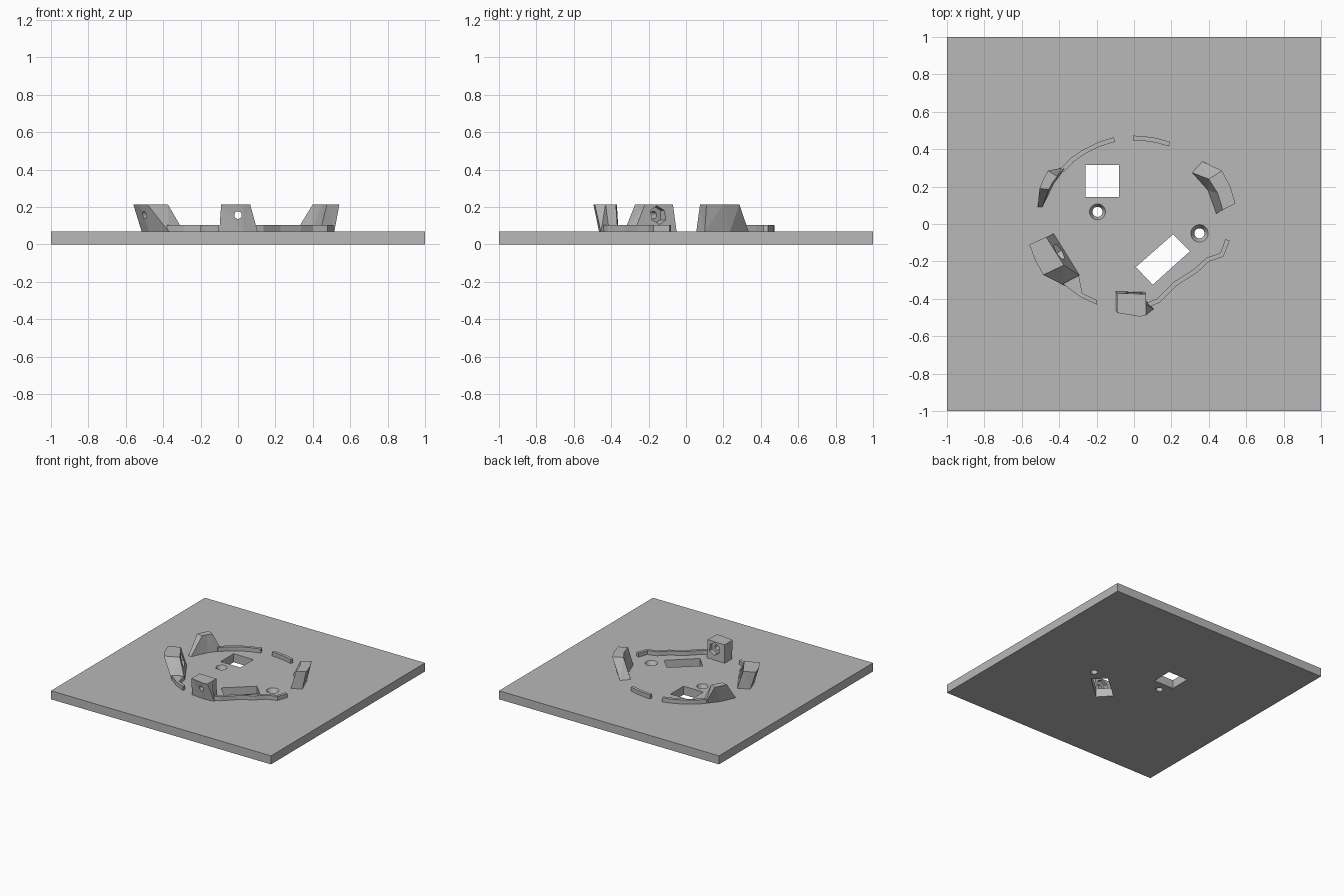
import bpy, bmesh, math
from mathutils import Vector

cube = bpy.data.objects.get("Cube")
if cube:
    bpy.data.objects.remove(cube, do_unlink=True)

PLATE, RIB, TAB = 0.07, 0.103, 0.215

grey = bpy.data.materials.new("plain grey")
grey.use_nodes = True
grey.diffuse_color = (0.48, 0.48, 0.48, 1)
grey.node_tree.nodes["Principled BSDF"].inputs["Base Color"].default_value = grey.diffuse_color


def finish(name, bm):
    bmesh.ops.recalc_face_normals(bm, faces=bm.faces)
    mesh = bpy.data.meshes.new(name)
    bm.to_mesh(mesh)
    bm.free()
    mesh.materials.append(grey)
    ob = bpy.data.objects.new(name, mesh)
    bpy.context.collection.objects.link(ob)
    return ob


def loft(name, low, high, z0, z1):
    """Solid between a lower and an upper outline with matching corners."""
    bm = bmesh.new()
    a = [bm.verts.new((x, y, z0)) for x, y in low]
    b = [bm.verts.new((x, y, z1)) for x, y in high]
    bm.faces.new(a)
    bm.faces.new(b)
    for i in range(len(a)):
        j = (i + 1) % len(a)
        bm.faces.new((a[i], a[j], b[j], b[i]))
    bmesh.ops.triangulate(bm, faces=bm.faces[:])
    return finish(name, bm)


def rod(name, start, end, r1, r2, sides):
    """Cylinder, cone or hexagon bar between two points."""
    start, end = Vector(start), Vector(end)
    axis = end - start
    bm = bmesh.new()
    bmesh.ops.create_cone(bm, cap_ends=True, segments=sides, radius1=r1,
                          radius2=r2, depth=axis.length)
    ob = finish(name, bm)
    turn = axis.to_track_quat('Z', 'Y').to_matrix().to_4x4()
    turn.translation = (start + end) / 2
    ob.data.transform(turn)
    return ob


def cut(target, cutter):
    cutter.hide_render = True
    mod = target.modifiers.new("cut", 'BOOLEAN')
    mod.operation, mod.solver, mod.object = 'DIFFERENCE', 'EXACT', cutter
    bpy.context.view_layer.objects.active = target
    bpy.ops.object.modifier_apply(modifier=mod.name)
    bpy.data.objects.remove(cutter, do_unlink=True)


def rib(name, path, width=0.025):
    """Low strip following a path."""
    pts = [Vector(p) for p in path]
    left, right = [], []
    for i, p in enumerate(pts):
        d = (pts[min(i + 1, len(pts) - 1)] - pts[max(i - 1, 0)]).normalized()
        n = Vector((-d.y, d.x)) * width / 2
        left.append(p + n)
        right.append(p - n)
    outline = left + right[::-1]
    return loft(name, outline, outline, PLATE - 0.01, RIB)


# Base plate with its openings
square = [(-1, -1), (1, -1), (1, 1), (-1, 1)]
plate = loft("base_plate", square, square, 0, PLATE)
window = [(-0.26, 0.145), (-0.08, 0.145), (-0.08, 0.315), (-0.26, 0.315)]
slot = [(0.01, -0.23), (0.10, -0.325), (0.30, -0.145), (0.21, -0.055)]
for outline in (window, slot):
    cut(plate, loft("opening_cutter", outline, outline, -0.1, 0.2))
for x, y, r in ((-0.195, 0.065, 0.043), (0.35, -0.05, 0.047)):
    cut(plate, rod("hole_cutter", (x, y, -0.1), (x, y, 0.2), 0.027, 0.027, 32))
    cut(plate, rod("countersink_cutter", (x, y, 0.03), (x, y, PLATE + 0.001), 0.026, r, 32))

# Four flared tabs
front_tab = loft(
    "front_tab",
    [(-0.10, -0.455), (0.03, -0.465), (0.105, -0.455), (0.065, -0.41), (0.065, -0.365), (-0.10, -0.36)],
    [(-0.09, -0.475), (0.03, -0.495), (0.065, -0.488), (0.065, -0.43), (0.065, -0.375), (-0.09, -0.37)],
    PLATE - 0.002, TAB)
right_front_tab = loft(
    "right_front_tab",
    [(-0.515, -0.10), (-0.475, -0.21), (-0.37, -0.33), (-0.29, -0.275), (-0.43, -0.05)],
    [(-0.56, -0.11), (-0.528, -0.195), (-0.485, -0.272), (-0.375, -0.22), (-0.47, -0.07)],
    PLATE - 0.002, TAB)
loft("right_back_tab",
     [(-0.515, 0.09), (-0.46, 0.21), (-0.385, 0.30), (-0.36, 0.31), (-0.43, 0.215), (-0.49, 0.09)],
     [(-0.505, 0.19), (-0.485, 0.24), (-0.46, 0.285), (-0.41, 0.255), (-0.435, 0.222), (-0.455, 0.185)],
     PLATE - 0.002, TAB)
loft("left_tab",
     [(0.515, 0.10), (0.46, 0.235), (0.365, 0.335), (0.31, 0.275), (0.395, 0.18), (0.44, 0.055)],
     [(0.542, 0.11), (0.515, 0.20), (0.47, 0.285), (0.40, 0.24), (0.447, 0.165), (0.475, 0.075)],
     PLATE - 0.002, TAB)

# Screw holes and hexagonal nut pockets
for tab, inner, direction in (
        (front_tab, Vector((0, -0.367, 0.157)), Vector((0, -1, 0))),
        (right_front_tab, Vector((-0.41, -0.155, 0.157)), Vector((-0.84, -0.54, 0)))):
    cut(tab, rod("screw_cutter", inner - direction * 0.1, inner + direction * 0.25, 0.02, 0.02, 24))
    cut(tab, rod("nut_cutter", inner - direction * 0.1, inner + direction * 0.035, 0.05, 0.05, 6))

# Low locating ribs
rib("right_back_rib", [(-0.385, 0.285), (-0.33, 0.343), (-0.27, 0.385), (-0.19, 0.425), (-0.105, 0.452)])
rib("back_rib", [(-0.005, 0.46), (0.05, 0.457), (0.12, 0.447), (0.19, 0.427)])
rib("left_front_rib", [(0.07, -0.435), (0.13, -0.41), (0.22, -0.32), (0.33, -0.25),
                       (0.395, -0.19), (0.47, -0.165), (0.5, -0.085)])
foot = [(-0.38, -0.32), (-0.295, -0.275), (-0.277, -0.37), (-0.197, -0.408), (-0.197, -0.432), (-0.29, -0.388)]
loft("right_front_rib", foot, foot, PLATE - 0.01, RIB)
